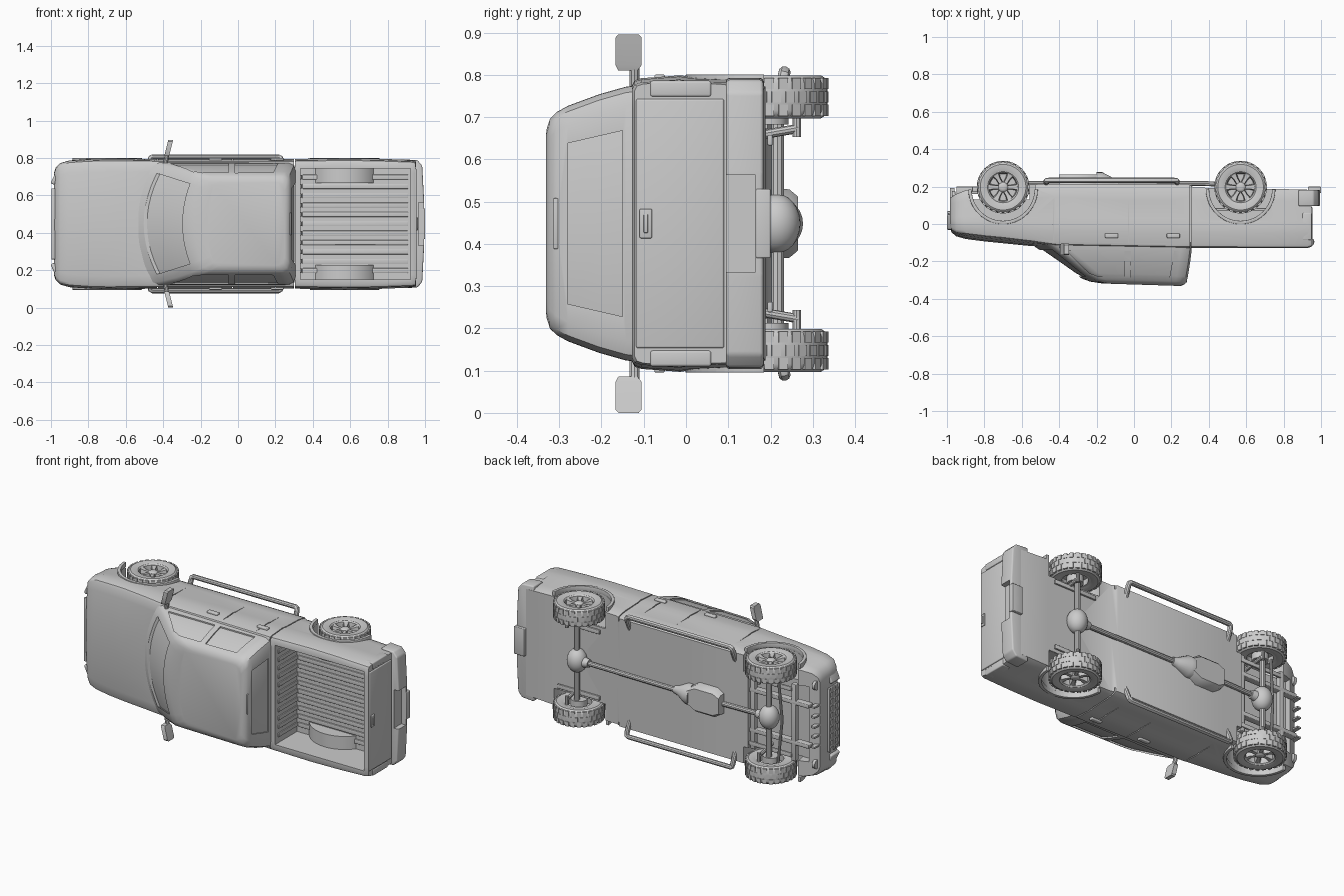
import bpy, bmesh, math
from mathutils import Matrix, Vector

if "Cube" in bpy.data.objects:
    bpy.data.objects.remove(bpy.data.objects["Cube"])

# Truck is built upright as (length x, side w, height h), then laid on its side at the end.
def mesh(name, verts, faces, bevel=0):
    bm = bmesh.new()
    vs = [bm.verts.new(v) for v in verts]
    for f in faces:
        bm.faces.new([vs[i] for i in f])
    bmesh.ops.recalc_face_normals(bm, faces=bm.faces)
    if bevel:
        bmesh.ops.bevel(bm, geom=bm.edges[:], offset=bevel, segments=3, affect='EDGES', profile=0.5)
    me = bpy.data.meshes.new(name)
    bm.to_mesh(me)
    bm.free()
    ob = bpy.data.objects.new(name, me)
    bpy.context.collection.objects.link(ob)
    return ob

def loft(name, rings, bevel=0, caps=True, closed=False):
    n, m = len(rings[0]), len(rings)
    faces = [(i*n+j, i*n+(j+1) % n, (i+1) % m*n+(j+1) % n, (i+1) % m*n+j)
             for i in range(m if closed else m-1) for j in range(n)]
    if caps and not closed:
        faces += [tuple(range(n)), tuple(range((m-1)*n, m*n))]
    return mesh(name, [v for r in rings for v in r], faces, bevel)

def box(name, x0, x1, w0, w1, h0, h1, bevel=0):
    return loft(name, [[(x0, w0, h), (x1, w0, h), (x1, w1, h), (x0, w1, h)] for h in (h0, h1)], bevel)

def prism(name, pts, w0, w1, bevel=0):
    return loft(name, [[(x, w, h) for x, h in pts] for w in (w0, w1)], bevel)

def lathe(name, prof, axis='w', at=(0, 0, 0), n=48, closed=False):
    rings = []
    for r, a in prof:
        ring = []
        for k in range(n):
            c, s = r*math.cos(k*math.tau/n), r*math.sin(k*math.tau/n)
            p = (c, a, s) if axis == 'w' else (a, c, s)
            ring.append(Vector(at)+Vector(p))
        rings.append(ring)
    return loft(name, rings, closed=closed)

def cyl(name, x, h, r, w0, w1, n=48):
    return lathe(name, [(r, w0), (r, w1)], 'w', (x, 0, h), n)

def tube(name, pts, r):
    cu = bpy.data.curves.new(name, 'CURVE')
    cu.dimensions, cu.bevel_depth, cu.bevel_resolution, cu.use_fill_caps = '3D', r, 3, True
    sp = cu.splines.new('POLY')
    sp.points.add(len(pts)-1)
    for p, q in zip(sp.points, pts):
        p.co = (*q, 1)
    ob = bpy.data.objects.new(name, cu)
    bpy.context.collection.objects.link(ob)
    bpy.ops.object.select_all(action='DESELECT')
    ob.select_set(True)
    bpy.context.view_layer.objects.active = ob
    bpy.ops.object.convert(target='MESH')
    return bpy.context.view_layer.objects.active

def cut(ob, *cutters):
    bpy.context.view_layer.objects.active = ob
    for c in cutters:
        md = ob.modifiers.new('cut', 'BOOLEAN')
        md.operation, md.object, md.solver = 'DIFFERENCE', c, 'EXACT'
        bpy.ops.object.modifier_apply(modifier=md.name)
        bpy.data.objects.remove(c)

def plan(h, xf, xb, W, bow, slope=0):
    # plan outline with a bowed front and rounded back corners
    half = [(xf+bow*(t/6)**2, (W-.015)*t/6) for t in range(7)]
    half += [(xf+bow+.03, W), (xf+bow+.06, W+.001), (xb-.06, W+.001), (xb-.035, W),
             (xb-.01, W-.013), (xb, W-.045), (xb, 0)]
    pts = half + [(x, -w) for x, w in half[-2:0:-1]]
    return [(x, w, h+slope*(x+.2)) for x, w in pts]

AX = (-.70, .57)   # axle positions
HUB = -.197        # axle height

# lower body shell
def section(x, W, top, bot, crown):
    d = top-bot
    half = [(0, top), (.45*W, top-.25*crown), (.80*W, top-.7*crown), (.93*W, top-crown),
            (.965*W, top-crown-.02*d), (.98*W, top-crown-.07*d), (.992*W, top-.25*d), (W, top-.36*d),
            (.985*W, top-.46*d), (.975*W, top-.8*d), (.955*W, bot+.02), (.93*W, bot), (0, bot)]
    return [(x, w, h) for w, h in half + [(-w, h) for w, h in half[-2:0:-1]]]

body = loft('body', [section(*s) for s in (
    (-.985, .27, .015, -.14, .01), (-.975, .30, .045, -.145, .015), (-.95, .325, .066, -.16, .02),
    (-.90, .339, .08, -.18, .025), (-.80, .346, .093, -.20, .025), (-.70, .349, .103, -.21, .025),
    (-.55, .348, .118, -.212, .022), (-.42, .346, .125, -.214, .01), (.29, .346, .128, -.214, 0),
    (.32, .347, .128, -.195, 0), (.57, .351, .128, -.19, 0), (.75, .348, .128, -.188, 0),
    (.93, .341, .128, -.183, 0), (.948, .337, .122, -.178, 0))])
cut(body, box('c', .335, .922, -.297, .297, -.08, .4))
cut(body, box('c', -.93, -.56, -.225, .225, -.4, -.13))
for s in (1, -1):
    for x in AX:
        cut(body, cyl('c', x, HUB+.012, .172, *sorted((s*.225, s*.5))))
    # door seams and the gap between cab and bed
    for x, d in ((-.43, .338), (-.03, .338), (.20, .338), (.302, .30)):
        cut(body, box('c', x-.003, x+.003, *sorted((s*d, s*.5)), -.19 if d > .31 else -.4, .3))

# cab with cut windows and slightly recessed glass
levels = [(.10, -.56, .31, .328, .09, 0), (.14, -.505, .308, .323, .09, .004), (.20, -.42, .30, .305, .08, .012),
          (.27, -.32, .288, .278, .065, .02), (.295, -.275, .281, .263, .055, .026),
          (.309, -.235, .27, .248, .05, .03), (.317, -.17, .25, .222, .04, .032)]
cab = loft('cab', [plan(*l) for l in levels])
loft('window_glass', [plan(h-.006, xf+.008, xb-.006, W-.006, b, s) for h, xf, xb, W, b, s in levels])
cut(cab, prism('c', [(-.36, .145), (-.05, .145), (-.05, .282), (-.19, .28), (-.24, .262)], -.5, .5))
cut(cab, prism('c', [(-.015, .145), (.215, .145), (.19, .285), (-.015, .285)], -.5, .5))
cut(cab, loft('c', [[(x, w, h) for w, h in ((-.27, .14), (.27, .14), (.215, .28), (-.215, .28))] for x in (-.8, .0)]))
cut(cab, loft('c', [[(x, w, h) for w, h in ((-.22, .15), (.22, .15), (.19, .28), (-.19, .28))] for x in (.1, .5)]))
box('high_brake_light', .268, .284, -.06, .06, .302, .314, .003)

# bed floor ribs, front wall ribs, wheel housings
for i in range(11):
    w = -.25+i*.05
    box('bed_rib', .345, .91, w-.013, w+.013, -.085, -.072, .003)
    box('bed_wall_rib', .33, .341, w-.012, w+.012, -.08, .10, .002)
arc = [(math.cos(math.pi*k/24), math.sin(math.pi*k/24)) for k in range(25)]
for s in (1, -1):
    outer = [(AX[1]+.19*c, HUB+.012+.182*d) for c, d in arc]
    inner = [(AX[1]+.173*c, HUB+.012+.173*d) for c, d in reversed(arc)]
    prism('bed_wheel_housing', outer+inner, s*.224, s*.30)
    prism('bed_wheel_housing_side', outer, s*.219, s*.226)
    # raised arch lips
    for x in AX:
        lip = [(x+r*c, HUB+.012+r*d) for r, a in ((.186, arc), (.168, arc[::-1])) for c, d in a]
        prism('arch_lip', lip, s*.325, s*.353, .002)

# wheels
def wheel(x, s):
    at = (x, s*.30, HUB)
    lathe('tire', [(r, a*s) for r, a in ((.084, -.045), (.10, -.05), (.122, -.051), (.133, -.044), (.138, -.032),
          (.138, .032), (.133, .044), (.122, .051), (.10, .05), (.086, .046), (.082, .03))], at=at, closed=True)
    lathe('rim', [(r, a*s) for r, a in ((.087, .046), (.083, .047), (.076, .04), (.072, .01), (.07, -.045),
          (.085, -.045))], at=at, closed=True)
    lathe('brake_disc', [(.072, -.01*s), (.072, -.002*s)], at=at)
    lathe('hub', [(.027, -.03*s), (.027, .034*s), (.021, .04*s), (.012, .043*s)], at=at, n=24)
    for k in range(6):
        q = Matrix.Translation(at) @ Matrix.Rotation(k*math.tau/6, 4, 'Y')
        sp = loft('spoke', [[(r, a*s, z*b) for a, z in ((.012, -1), (.012, 1), (o, .7), (o, -.7))]
                            for r, b, o in ((.015, .012, .036), (.05, .013, .034), (.079, .021, .04))])
        sp.matrix_world = q
    for k in range(26):
        for a0, a1, off in ((-.045, -.018, 0), (-.013, .013, .5), (.018, .045, 0)):
            t = box('tread_block', .128, .1405, a0, a1, -.011, .011)
            t.matrix_world = Matrix.Translation(at) @ Matrix.Rotation((k+off)*math.tau/26, 4, 'Y')

for x in AX:
    for s in (1, -1):
        wheel(x, s)
        # brake drum, spring and shock
        cyl('brake_drum', x, HUB, .045, *sorted((s*.235, s*.275)), 24)
        box('leaf_spring', x-.14, x+.14, *sorted((s*.185, s*.21)), -.205, -.193, .003)
        tube('shock', [(x+.04, s*.20, -.12), (x+.035, s*.225, -.265)], .011)
        tube('shock_foot', [(x+.035, s*.205, -.262), (x+.035, s*.26, -.262)], .011)
    # axle and differential
    tube('axle', [(x, -.27, -.217), (x, .27, -.217)], .016)
    ball = [(.056*math.sin(math.pi*k/12)+.001, .07*math.cos(math.pi*k/12)) for k in range(13)]
    lathe('differential', ball, 'w', (x, 0, -.214), 24)
    lathe('differential_nose', [(.04, 0), (.022, .08 if x < 0 else -.08)], 'x', (x, 0, -.214), 24)

# driveline
tube('rear_driveshaft', [(.53, 0, -.214), (-.10, 0, -.22)], .014)
tube('front_driveshaft', [(-.64, 0, -.214), (-.38, 0, -.22)], .014)
lathe('gearbox_cone', [(.022, -.08), (.03, -.11), (.062, -.17), (.062, -.20)], 'x', (0, 0, -.215), 24)
loft('gearbox', [[(x, w*k, h) for x, w in ((-.40, -.06), (-.36, -.085), (-.24, -.085), (-.19, -.05),
     (-.19, .05), (-.24, .085), (-.36, .085), (-.40, .06))] for h, k in ((-.20, 1), (-.245, .95), (-.265, .75))])
for s in (1, -1):
    box('frame_rail', -.95, -.55, s*.12-.012, s*.12+.012, -.20, -.16, .004)
    tube('steering_link', [(-.76, s*.26, -.215), (-.78, 0, -.205)], .008)
for x in (-.85, -.58):
    box('cross_member', x-.015, x+.015, -.23, .23, -.20, -.17, .004)

for s in (1, -1):
    # side step bar
    tube('side_step', [(-.47, s*.27, -.20), (-.47, s*.335, -.228), (-.467, s*.352, -.232), (-.455, s*.358, -.233),
                       (.215, s*.358, -.233), (.227, s*.352, -.232), (.23, s*.335, -.228), (.23, s*.27, -.20)], .0145)
    # door mirror
    head = loft('mirror', [[(x+dx, s*w, h) for dx, h in ((-.013, a), (.013, a), (.013, b), (-.013, b))]
                for x, w, a, b in ((-.383, .362, .115, .16), (-.378, .375, .105, .167), (-.362, .44, .105, .167),
                                   (-.36, .448, .112, .16))])
    tube('mirror_arm', [(-.39, s*.31, .122), (-.38, s*.37, .122)], .012)
    # door handles
    for x in (-.12, .21):
        box('door_handle', x-.035, x+.035, *sorted((s*.335, s*.353)), .05, .075, .005)
    # headlight, fog light, tail light
    hl = box('headlight', -.012, .012, -.055, .055, -.04, .04, .008)
    hl.matrix_world = Matrix.Translation((-.968, s*.262, -.01)) @ Matrix.Rotation(s*-.45, 4, 'Z')
    lathe('fog_light', [(.026, -.985), (.026, -.968), (.02, -.966)], 'x', (.012, s*.235, -.15), 24)
    box('tail_light', .90, .951, *sorted((s*.30, s*.338)), -.06, .085, .006)

# grille
box('grille_panel', -.990, -.96, -.19, .19, -.065, .03, .006)
for i in range(9):
    box('grille_bar', -.996, -.98, -.164+i*.041-.006, -.164+i*.041+.006, -.06, .025, .002)
for h in (-.062, -.018, .026):
    box('grille_rail', -.998, -.98, -.19, .19, h-.007, h+.007, .003)

# front bumper
fb = loft('front_bumper', [plan(*l) for l in ((-.228, -.955, -.87, .315, .04), (-.21, -.985, -.865, .335, .06),
     (-.12, -1.0, -.865, .347, .07), (-.085, -1.0, -.865, .347, .07), (-.07, -.99, -.87, .342, .07))])
cut(fb, box('c', -1.1, -.965, -.15, .15, -.19, -.125))
cut(fb, box('c', -.92, -.8, -.30, .30, -.3, -.0))
for i in range(5):
    box('bumper_bar', -.985, -.96, -.12+i*.06-.005, -.12+i*.06+.005, -.192, -.122)

# rear bumper, step, tailgate details
rb = loft('rear_bumper', [[(x, w, h) for x, w in ((.88, -.345), (.96, -.34), (.985, -.31), (.995, -.12), (.995, .12),
     (.985, .31), (.96, .34), (.88, .345))] for h in (-.183, -.095)], .008)
cut(rb, box('c', .965, 1.1, -.115, .115, -.165, 0))
box('hitch_step', .93, 1.0, -.082, .082, -.20, -.165, .004)
box('tailgate_panel', .94, .955, -.295, .295, -.09, .118, .005)
box('tailgate_handle', .95, .962, -.035, .035, .08, .11, .004)
box('tailgate_handle_lever', .958, .966, -.022, .022, .09, .10, .002)

# shade, then lay the truck on its side
lay = Matrix.Translation((0, 0, .448)) @ Matrix.Rotation(math.pi/2, 4, 'X')
bpy.context.view_layer.update()
for ob in bpy.data.objects:
    ob.matrix_world = lay @ ob.matrix_world
bpy.ops.object.select_all(action='SELECT')
bpy.context.view_layer.objects.active = body
bpy.ops.object.shade_smooth_by_angle(angle=math.radians(35))
